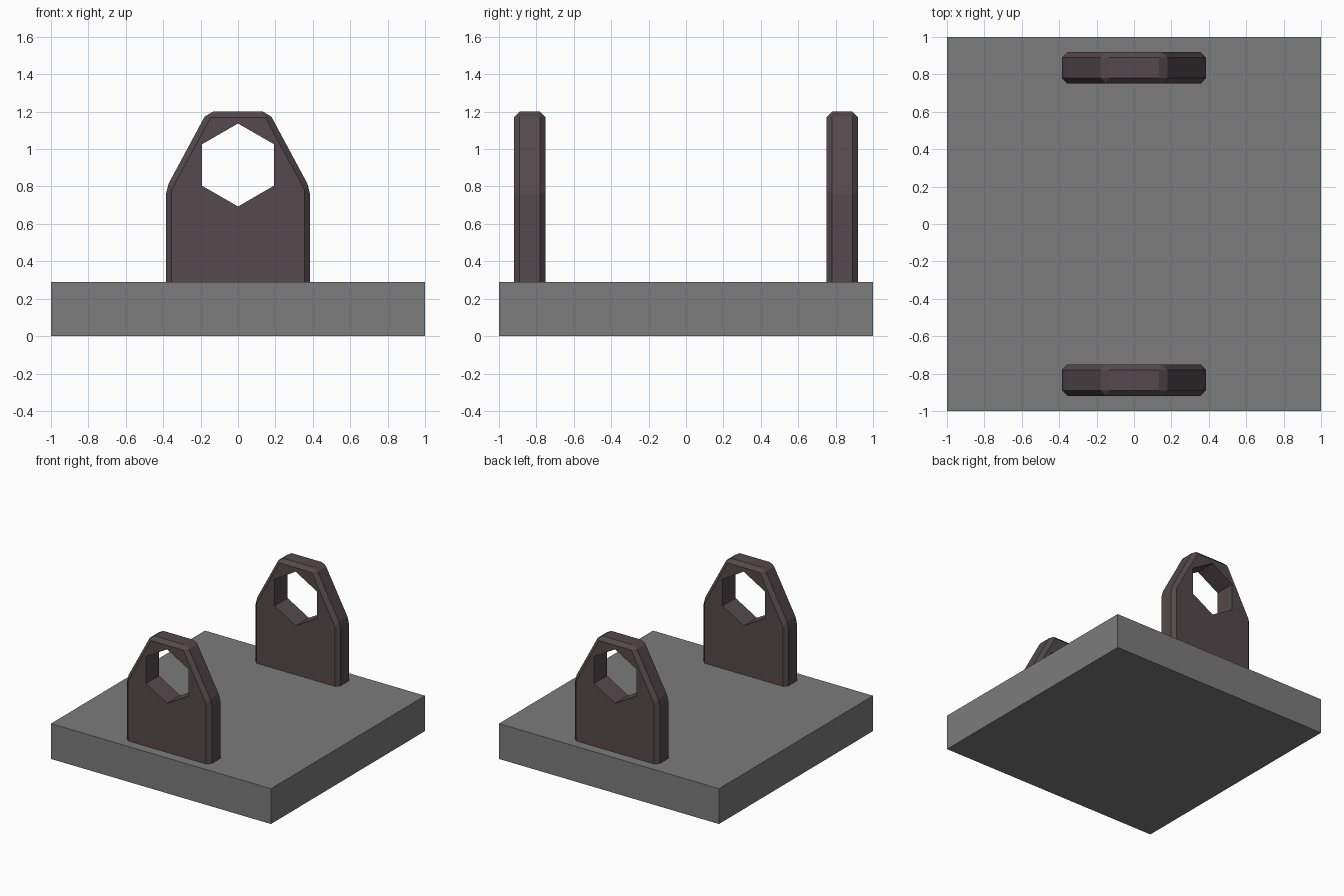
import bpy, bmesh, math

if "Cube" in bpy.data.objects:
    bpy.data.objects.remove(bpy.data.objects["Cube"])


def material(name, rgb):
    m = bpy.data.materials.new(name)
    m.diffuse_color = (*rgb, 1)
    m.use_nodes = True
    m.node_tree.nodes["Principled BSDF"].inputs["Base Color"].default_value = m.diffuse_color
    return m


def add_object(name, bm, mat=None):
    bmesh.ops.recalc_face_normals(bm, faces=bm.faces)
    mesh = bpy.data.meshes.new(name)
    bm.to_mesh(mesh)
    bm.free()
    ob = bpy.data.objects.new(name, mesh)
    bpy.context.collection.objects.link(ob)
    if mat:
        mesh.materials.append(mat)
    return ob


def prism(profile, y0, y1):
    """Extrude an x-z outline from y0 to y1."""
    bm = bmesh.new()
    face = bm.faces.new([bm.verts.new((x, y0, z)) for x, z in profile])
    ext = bmesh.ops.extrude_face_region(bm, geom=[face])
    verts = [g for g in ext["geom"] if isinstance(g, bmesh.types.BMVert)]
    bmesh.ops.translate(bm, vec=(0, y1 - y0, 0), verts=verts)
    bmesh.ops.recalc_face_normals(bm, faces=bm.faces)
    return bm


grey = material("plate grey", (0.2, 0.2, 0.2))
brown = material("dark brown metal", (0.088, 0.067, 0.072))

# Base plate
add_object("base_plate", prism([(-1, 0), (1, 0), (1, 0.29), (-1, 0.29)], -1, 1), grey)

# Upright brackets: chamfered outline with a hexagonal hole
FOOT = 0.28
half = [(0.385, FOOT), (0.385, 0.79), (0.164, 1.2)]
outline = half + [(-x, z) for x, z in reversed(half)]
hexagon = [(0.222 * math.sin(i * math.pi / 3), 0.915 + 0.222 * math.cos(i * math.pi / 3))
           for i in range(6)]

for name, y in (("front_bracket", -0.835), ("back_bracket", 0.835)):
    bm = prism(outline, y - 0.085, y + 0.085)
    edges = [e for e in bm.edges if max(v.co.z for v in e.verts) > FOOT + 0.01]
    bmesh.ops.bevel(bm, geom=edges, offset=0.03, segments=1, affect='EDGES',
                    profile=0.5, clamp_overlap=True)
    bracket = add_object(name, bm, brown)

    # Hole
    cutter = add_object("hole_cutter", prism(hexagon, y - 0.2, y + 0.2), brown)
    cutter.hide_render = True
    mod = bracket.modifiers.new("hole", 'BOOLEAN')
    mod.operation = 'DIFFERENCE'
    mod.solver = 'EXACT'
    mod.object = cutter
    bpy.context.view_layer.objects.active = bracket
    bpy.ops.object.modifier_apply(modifier=mod.name)
    bpy.data.objects.remove(cutter)
